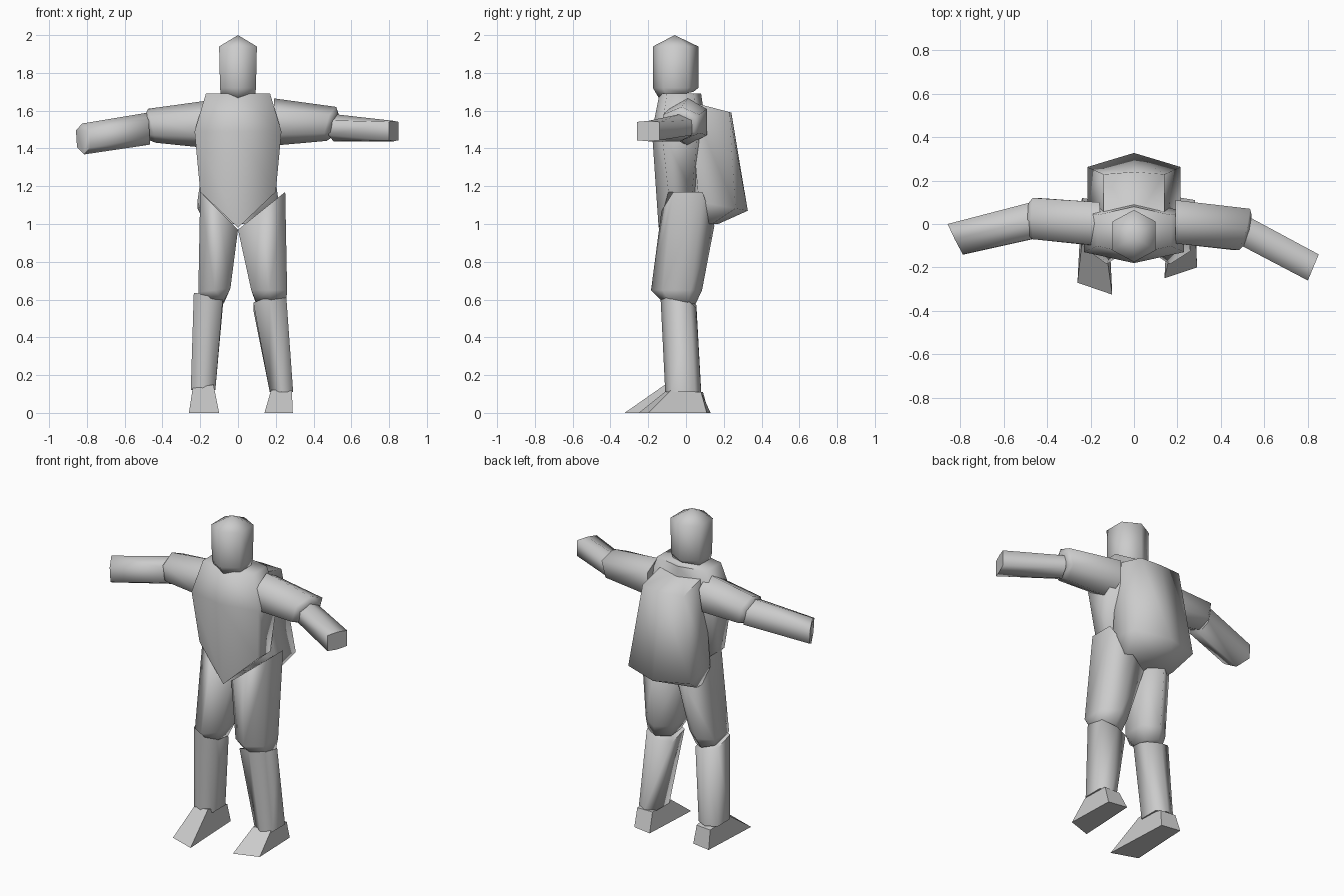
import bpy, bmesh, math
from mathutils import Vector as V

if "Cube" in bpy.data.objects:
    bpy.data.objects.remove(bpy.data.objects["Cube"])


def hexa(c, u, v, front=0.0, back=0.0, k=0.55):
    """Six-sided ring with points along +v / -v; front and back lower those points."""
    c, u, v = V(c), V(u), V(v)
    pts = [c + v, c + u + v * k, c + u - v * k, c - v, c - u - v * k, c - u + v * k]
    pts[3] = pts[3] - V((0, 0, front))
    pts[0] = pts[0] - V((0, 0, back))
    return pts


def loft(name, rings, apex=None, angle=80):
    """Skin a closed solid through rings of equal point count."""
    bm = bmesh.new()
    rows = [[bm.verts.new(p) for p in r] for r in rings]
    n = len(rows[0])
    for a, b in zip(rows, rows[1:]):
        for i in range(n):
            j = (i + 1) % n
            bm.faces.new((a[i], a[j], b[j], b[i]))
    bm.faces.new(rows[0])
    if apex:
        top = bm.verts.new(apex)
        for i in range(n):
            bm.faces.new((rows[-1][i], rows[-1][(i + 1) % n], top))
    else:
        bm.faces.new(rows[-1])
    bmesh.ops.recalc_face_normals(bm, faces=bm.faces)
    me = bpy.data.meshes.new(name)
    bm.to_mesh(me)
    bm.free()
    ob = bpy.data.objects.new(name, me)
    bpy.context.collection.objects.link(ob)
    bpy.ops.object.select_all(action='DESELECT')
    ob.select_set(True)
    bpy.context.view_layer.objects.active = ob
    bpy.ops.object.shade_smooth_by_angle(angle=math.radians(angle))
    return ob


# Head
loft("head", [
    hexa((0, -.05, 1.68), (.09, 0, 0), (0, .09, .02)),
    hexa((0, -.055, 1.72), (.095, 0, 0), (0, .12, 0)),
    hexa((0, -.055, 1.94), (.1, 0, 0), (0, .12, 0)),
], apex=(0, -.06, 2.0))

# Torso, front hem dropping to a point
loft("torso", [
    hexa((0, -.03, 1.17), (.2, 0, 0), (0, .115, 0), front=.19),
    hexa((0, -.035, 1.49), (.23, 0, 0), (0, .145, 0), k=.65),
    hexa((0, -.03, 1.69), (.17, 0, 0), (0, .11, 0), k=.65),
])

# Backpack, overlapping the back of the torso
loft("backpack", [
    hexa((0, .10, 1.0), (.17, 0, 0), (0, .07, 0)),
    hexa((0, .165, 1.1), (.215, 0, 0), (0, .162, -.03), k=.6),
    hexa((0, .125, 1.62), (.14, 0, 0), (0, .115, -.03), k=.9),
])

# Arms
loft("left_upper_arm", [
    hexa((-.17, 0, 1.53), (0, .10, 0), (.02, 0, .125)),
    hexa((-.455, .025, 1.52), (0, .095, 0), (-.02, 0, .09)),
    hexa((-.485, .02, 1.51), (0, .07, 0), (-.01, 0, .065)),
])
loft("left_forearm", [
    hexa((-.47, .015, 1.505), (0, .085, 0), (-.005, 0, .085)),
    hexa((-.82, -.07, 1.45), (-.035, .07, 0), (-.005, 0, .082)),
])
loft("right_upper_arm", [
    hexa((.19, .01, 1.54), (0, .10, 0), (0, 0, .125)),
    hexa((.495, -.025, 1.53), (.025, .095, 0), (.025, 0, .09)),
    hexa((.515, -.03, 1.52), (.018, .07, 0), (.015, 0, .06)),
])
loft("right_forearm", [
    hexa((.505, -.03, 1.51), (.025, .062, 0), (0, 0, .072)),
    hexa((.825, -.2, 1.492), (.025, .06, 0), (0, 0, .054), k=.9),
])

# Legs
loft("left_thigh", [
    hexa((-.1, .01, 1.07), (-.1, 0, .1), (0, .135, 0), back=.08),
    hexa((-.125, -.05, .65), (-.085, 0, -.01), (0, .135, 0)),
    hexa((-.14, -.04, .595), (-.065, 0, .01), (0, .09, -.01)),
])
loft("right_thigh", [
    hexa((.125, .01, 1.07), (.125, 0, .1), (0, .14, 0), back=.08),
    hexa((.165, -.05, .65), (.095, 0, 0), (0, .135, 0)),
    hexa((.175, -.04, .585), (.08, 0, 0), (0, .09, -.01)),
])
loft("left_shin", [
    hexa((-.157, -.04, .6), (-.077, 0, .015), (0, .095, -.03), k=.65),
    hexa((-.185, -.015, .12), (-.065, 0, 0), (0, .095, 0), k=.65),
])
loft("right_shin", [
    hexa((.168, -.04, .585), (.087, 0, .02), (0, .095, -.03), k=.65),
    hexa((.23, -.015, .11), (.062, 0, 0), (0, .095, 0), k=.65),
])

# Feet, wedge shaped and turned slightly outward
loft("left_foot", [
    [(-.26, -.27, 0), (-.1, -.325, 0), (-.12, .10, 0), (-.24, .12, 0)],
    [(-.24, -.09, .13), (-.13, -.11, .15), (-.13, .08, .11), (-.23, .09, .11)],
], angle=40)
loft("right_foot", [
    [(.29, -.2, 0), (.14, -.25, 0), (.16, .13, 0), (.28, .11, 0)],
    [(.285, -.08, .12), (.175, -.1, .12), (.175, .08, .11), (.28, .08, .11)],
], angle=40)
